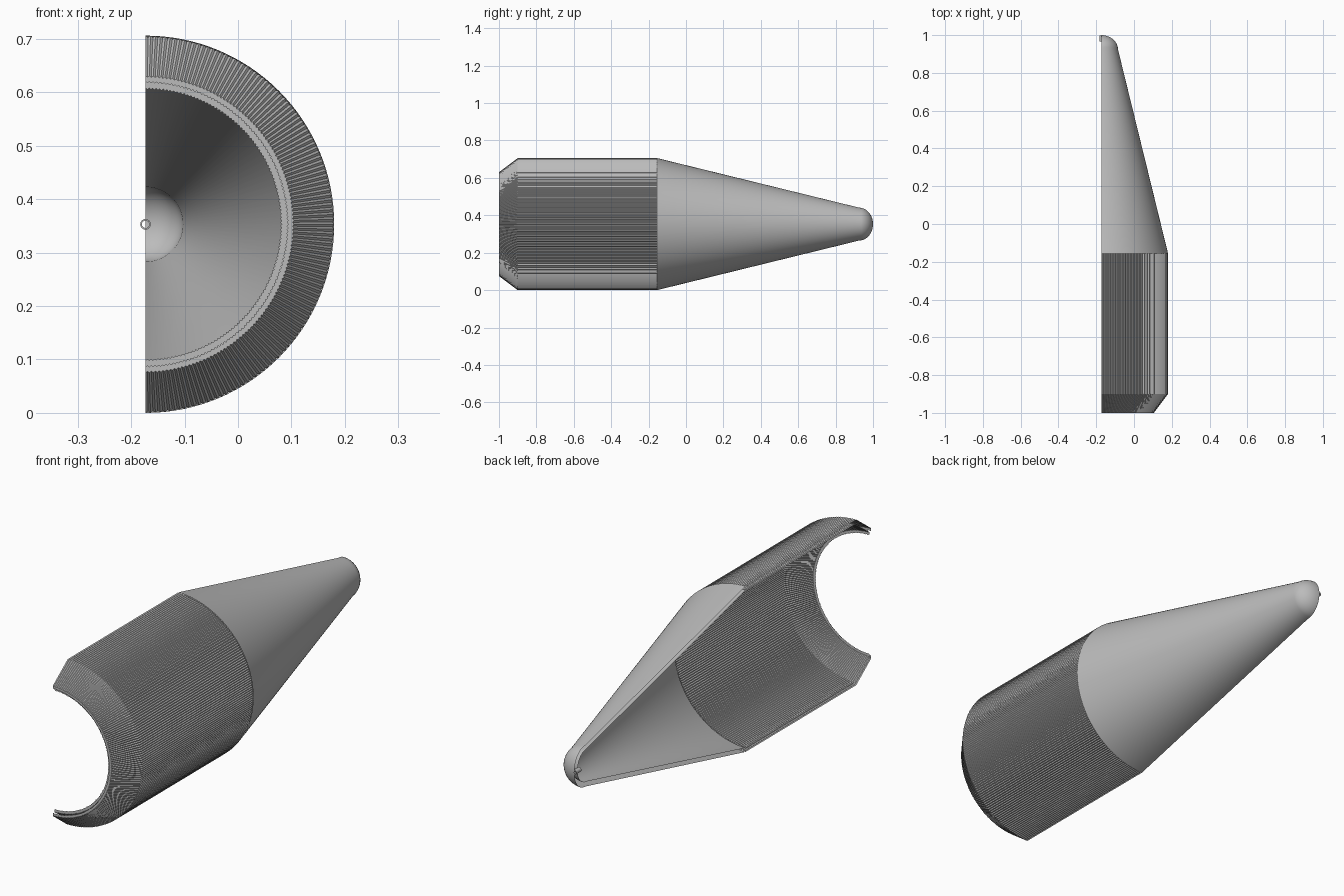
import bpy, bmesh, math

if "Cube" in bpy.data.objects:
    bpy.data.objects.remove(bpy.data.objects["Cube"])

AXIS_X, AXIS_Z = -0.173, 0.353

grey = bpy.data.materials.new("plain grey")
grey.diffuse_color = (0.5, 0.5, 0.5, 1)
grey.use_nodes = True
grey.node_tree.nodes["Principled BSDF"].inputs["Base Color"].default_value = grey.diffuse_color


def revolve(name, profile, segments, rib=0.0, sweep=math.pi, smooth=False):
    """Sweep a (y, radius) profile round the long axis; rib lowers every second line."""
    bm = bmesh.new()
    rows = []
    for i in range(segments + 1):
        a = -math.pi / 2 + sweep * i / segments
        drop = rib if i % 2 else 0.0
        rows.append([bm.verts.new((AXIS_X + (r - drop) * math.cos(a), y,
                                   AXIS_Z + (r - drop) * math.sin(a)))
                     for y, r in profile])
    for p, q in zip(rows, rows[1:]):
        for k in range(len(profile) - 1):
            bm.faces.new((p[k], p[k + 1], q[k + 1], q[k]))
    bmesh.ops.remove_doubles(bm, verts=bm.verts, dist=1e-5)
    bmesh.ops.recalc_face_normals(bm, faces=bm.faces)
    mesh = bpy.data.meshes.new(name)
    bm.to_mesh(mesh)
    bm.free()
    mesh.materials.append(grey)
    obj = bpy.data.objects.new(name, mesh)
    bpy.context.collection.objects.link(obj)
    if smooth:
        bpy.ops.object.select_all(action='DESELECT')
        obj.select_set(True)
        bpy.context.view_layer.objects.active = obj
        bpy.ops.object.shade_smooth_by_angle(angle=math.radians(30))
    return obj


def nose(start, base_r, shoulder, r, tip):
    """Straight cone ending in a rounded cap."""
    pts = [(start, base_r)]
    for i in range(11):
        t = math.pi / 2 * i / 10
        pts.append((shoulder + (tip - shoulder) * math.sin(t), r * math.cos(t)))
    return pts


# ribbed barrel: outer and inner skins, each with a chamfer and a mouth flange
revolve("outer_barrel", [(-1, 0.267), (-1, 0.278), (-0.9, 0.353), (-0.155, 0.353)],
        240, rib=0.003)
revolve("inner_barrel", [(-0.988, 0.255), (-0.988, 0.267), (-0.89, 0.336), (-0.155, 0.336)],
        240, rib=0.003)

# smooth hollow tail cone with rounded tip
revolve("outer_cone", nose(-0.155, 0.353, 0.925, 0.088, 1.0), 64, smooth=True)
revolve("inner_cone", nose(-0.155, 0.336, 0.915, 0.070, 0.978), 64, smooth=True)

# small vent tube at the tip
revolve("tip_tube", [(0.965, 0.007), (0.965, 0.01), (0.999, 0.01), (0.999, 0.007), (0.965, 0.007)],
        16, sweep=2 * math.pi, smooth=True)
